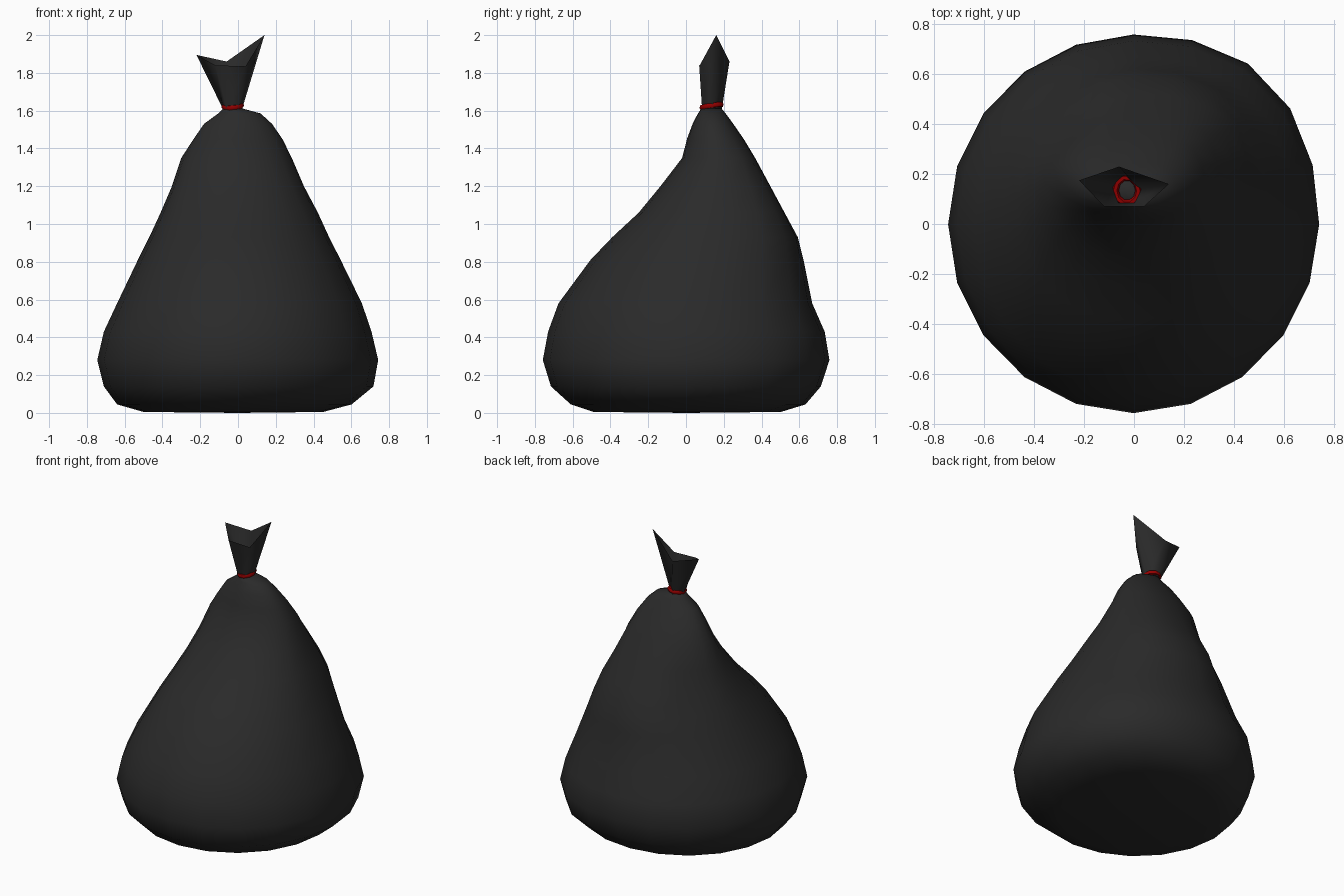
import bpy, bmesh, math
from mathutils import Vector, Matrix

if "Cube" in bpy.data.objects:
    bpy.data.objects.remove(bpy.data.objects["Cube"])

def material(name, rgb):
    m = bpy.data.materials.new(name)
    m.diffuse_color = (*rgb, 1)
    m.use_nodes = True
    m.node_tree.nodes["Principled BSDF"].inputs["Base Color"].default_value = m.diffuse_color
    return m

black = material("black plastic", (0.023, 0.023, 0.023))
red = material("red tie", (0.3, 0.0, 0.0))

def finish(bm, name, mat, angle):
    bmesh.ops.recalc_face_normals(bm, faces=bm.faces)
    me = bpy.data.meshes.new(name)
    bm.to_mesh(me)
    bm.free()
    ob = bpy.data.objects.new(name, me)
    bpy.context.collection.objects.link(ob)
    me.materials.append(mat)
    bpy.ops.object.select_all(action='DESELECT')
    ob.select_set(True)
    bpy.context.view_layer.objects.active = ob
    bpy.ops.object.shade_smooth_by_angle(angle=math.radians(angle))
    return ob

def bridge(bm, a, b):
    n = len(a)
    for i in range(n):
        bm.faces.new((a[i], a[(i + 1) % n], b[(i + 1) % n], b[i]))

# Bag body: leaning rings of (z, x min, x max, y min, y max)
N = 20
rings = [
    (0.005, -0.50, 0.45, -0.49, 0.50), (0.045, -0.64, 0.60, -0.61, 0.63),
    (0.14, -0.71, 0.715, -0.715, 0.71), (0.28, -0.745, 0.74, -0.758, 0.755),
    (0.43, -0.71, 0.705, -0.73, 0.73), (0.58, -0.64, 0.655, -0.675, 0.665),
    (0.81, -0.53, 0.545, -0.505, 0.62), (0.93, -0.47, 0.485, -0.39, 0.59),
    (1.06, -0.41, 0.425, -0.25, 0.52), (1.20, -0.35, 0.35, -0.135, 0.445),
    (1.35, -0.30, 0.285, -0.02, 0.365), (1.45, -0.235, 0.235, 0.005, 0.305),
    (1.53, -0.18, 0.18, 0.035, 0.25), (1.585, -0.105, 0.12, 0.063, 0.21),
    (1.612, -0.078, 0.022, 0.082, 0.188)]
# Folds and bulges: angle, width (degrees), depth, centre height, height spread
folds = [(48, 28, -0.055, 0.3, 0.6), (50, 24, -0.10, 1.2, 0.35),
         (13, 10, 0.04, 1.0, 0.3), (135, 22, 0.12, 1.03, 0.25),
         (225, 24, -0.04, 1.0, 0.3), (238, 11, 0.09, 1.48, 0.07)]

def dent(deg, z):
    s = 1.0
    for a, w, d, zc, zs in folds:
        da = (deg - a + 180) % 360 - 180
        s -= d * math.exp(-(da / w) ** 2 - ((z - zc) / zs) ** 2)
    return s

bm = bmesh.new()
loops = []
for z, x0, x1, y0, y1 in rings:
    loop = []
    for i in range(N):
        t = 2 * math.pi * i / N
        s = dent(math.degrees(t), z)
        loop.append(bm.verts.new(((x0 + x1) / 2 + (x1 - x0) / 2 * s * math.cos(t),
                                  (y0 + y1) / 2 + (y1 - y0) / 2 * s * math.sin(t), z)))
    if loops:
        bridge(bm, loops[-1], loop)
    loops.append(loop)
base = bm.verts.new((0, 0, 0))
for i in range(N):
    bm.faces.new((base, loops[0][(i + 1) % N], loops[0][i]))
bm.faces.new(loops[-1])
finish(bm, "bag_body", black, 60)

# Gathered top: five-pointed open flare
rim = [(0.04, 0.07, 1.835), (0.14, 0.16, 2.0), (-0.06, 0.23, 1.86),
       (-0.22, 0.175, 1.895), (-0.12, 0.07, 1.84)]
neck = [(-0.003, 0.085), (0.022, 0.14), (-0.03, 0.19), (-0.08, 0.145), (-0.06, 0.085)]
bm = bmesh.new()
low = [bm.verts.new((x, y, 1.61)) for x, y in neck]
top = [bm.verts.new(p) for p in rim]
bridge(bm, low, top)
finish(bm, "gathered_top", black, 120)

# Tie: small tilted ring round the neck
bm = bmesh.new()
tilt = (Matrix.Translation((-0.028, 0.135, 1.624))
        @ Matrix.Rotation(math.radians(9), 4, 'X') @ Matrix.Rotation(math.radians(-5), 4, 'Y'))
first = prev = None
for i in range(10):
    t = 2 * math.pi * i / 10
    loop = []
    for j in range(6):
        p = 2 * math.pi * j / 6
        r = 0.014 * math.cos(p)
        loop.append(bm.verts.new(tilt @ Vector(((0.047 + r) * math.cos(t),
                    (0.054 + r) * math.sin(t), 0.014 * math.sin(p)))))
    if prev:
        bridge(bm, prev, loop)
    else:
        first = loop
    prev = loop
bridge(bm, prev, first)
finish(bm, "neck_tie", red, 60)
